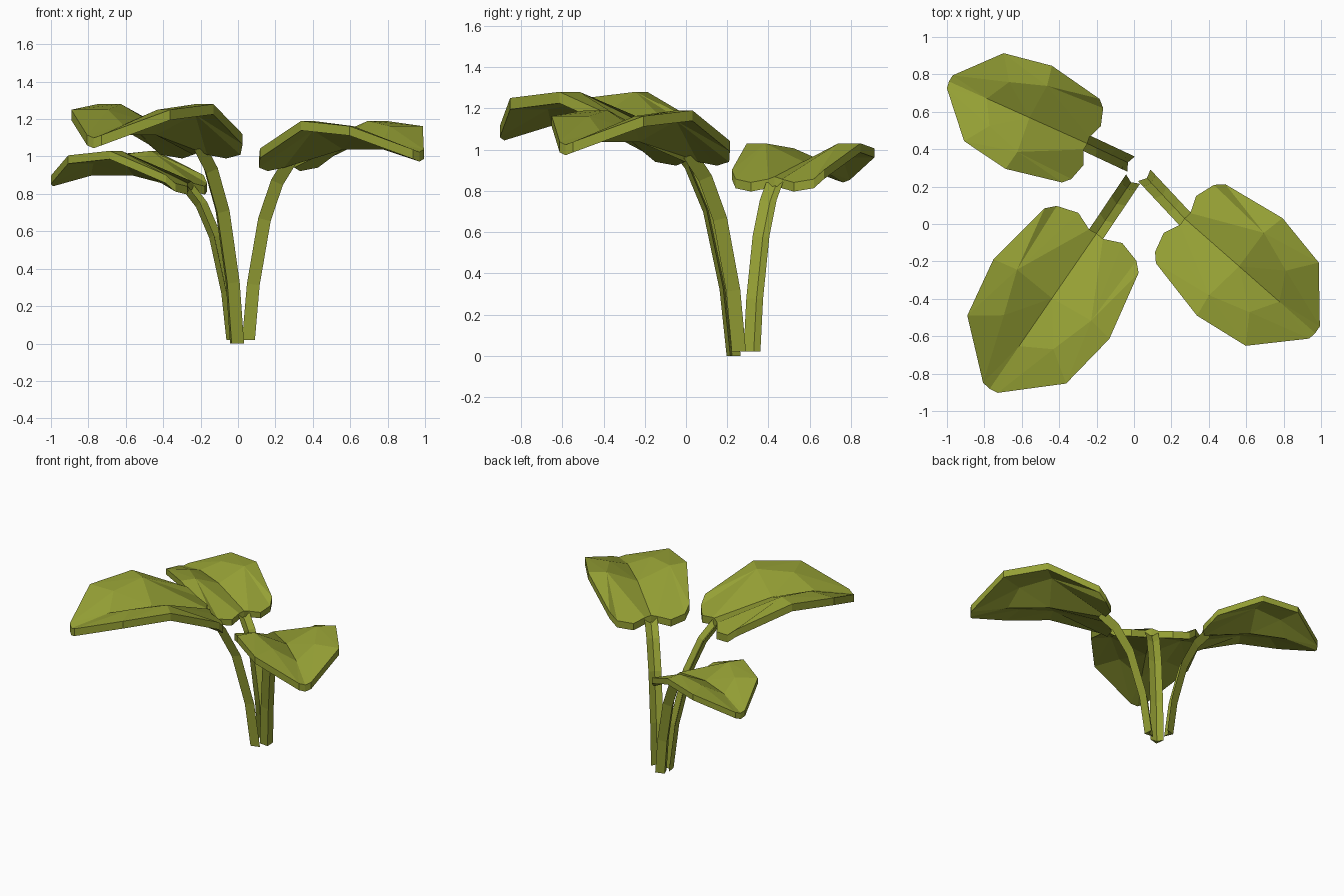
import bpy, bmesh
from mathutils import Vector

if "Cube" in bpy.data.objects:
    bpy.data.objects.remove(bpy.data.objects["Cube"])

mat = bpy.data.materials.new("leaf_green")
mat.diffuse_color = (0.30, 0.35, 0.035, 1)
mat.use_nodes = True
mat.node_tree.nodes["Principled BSDF"].inputs["Base Color"].default_value = mat.diffuse_color

# one leaf half, unit size: (along, across, height), height 0 = highest edge
RIB = [(0, 0, -.20), (.42, 0, -.11), (.73, 0, -.11), (1.006, 0, -.18)]
HALF = [(.005, .045, -.215), (-.035, .142, -.235), (0, .258, -.215), (.047, .304, -.16),  # base lobe
        (.425, .375, 0), (.752, .32, -.03), (1.0, .047, -.165),                           # outer edge
        (.40, .24, 0), (.64, .16, -.03)]                                                  # blade crest
# indices: 0-3 rib, 4-12 half
FACES = [(0, 4, 11, 1), (4, 5, 11), (5, 6, 11), (6, 7, 11), (7, 8, 11),
         (1, 11, 12), (1, 12, 2), (11, 8, 9), (11, 9, 12),
         (2, 12, 10), (2, 10, 3), (12, 9, 10)]


def finish(name, bm):
    bmesh.ops.recalc_face_normals(bm, faces=bm.faces)
    me = bpy.data.meshes.new(name)
    bm.to_mesh(me)
    bm.free()
    me.materials.append(mat)
    bpy.context.collection.objects.link(bpy.data.objects.new(name, me))


def leaf(name, base, tip, top):
    base, tip = Vector(base), Vector(tip)
    size = (tip - base).length
    d = (tip - base).normalized()
    n = Vector((-d.y, d.x))
    bm = bmesh.new()

    def vert(p, side):
        q = base + d * p[0] * size + n * p[1] * side * size
        return bm.verts.new((q.x, q.y, top + p[2] * size))

    rib = [vert(p, 1) for p in RIB]
    for side in (1, -1):
        vs = rib + [vert(p, side) for p in HALF]
        for f in FACES:
            bm.faces.new([vs[i] for i in (f if side > 0 else f[::-1])])
    # blade thickness
    upper = bm.faces[:]
    ext = bmesh.ops.extrude_face_region(bm, geom=upper, use_keep_orig=True)
    low = [v for v in ext["geom"] if isinstance(v, bmesh.types.BMVert)]
    bmesh.ops.translate(bm, verts=low, vec=(0, 0, -.055 * size))
    finish(name, bm)


def stem(name, foot, base, z0, z1):
    a, b = Vector(foot), Vector(base)
    d = (b - a).normalized()
    n = Vector((-d.y, d.x, 0))
    path = []
    for f, h in ((0, 0), (.12, .31), (.40, .67), (.72, .88), (1.05, 1)):
        q = a.lerp(b, f)
        path.append(Vector((q.x, q.y, z0 + (z1 - z0) * h)))
    bm = bmesh.new()
    rings = []
    for i, p in enumerate(path):
        t = (path[min(i + 1, 4)] - path[max(i - 1, 0)]).normalized()
        if i == 0:
            t = Vector((0, 0, 1))
        up = t.cross(n)
        if up.xy.dot(d) > 0:
            up = -up
        # grooved section with a keel on the outside
        sec = ((.045, 0), (0, -.02), (-.045, 0), (0, -.052))
        rings.append([bm.verts.new(p + n * u + up * v) for u, v in sec])
    for r, s in zip(rings, rings[1:]):
        for k in range(4):
            bm.faces.new((r[k], r[(k + 1) % 4], s[(k + 1) % 4], s[k]))
    bm.faces.new(rings[0])
    bm.faces.new(rings[-1])
    finish(name, bm)


# name, stem foot, leaf base, leaf tip, highest z, foot z
PLANT = [("front_left", (-.005, .24), (-.20, -.05), (-.768, -.876), 1.28, 0),
         ("back_left", (-.015, .32), (-.25, .43), (-.985, .76), 1.03, .02),
         ("right", (.055, .26), (.27, .03), (.965, -.58), 1.19, .02)]
for name, foot, base, tip, top, z0 in PLANT:
    size = (Vector(tip) - Vector(base)).length
    leaf("leaf_" + name, base, tip, top)
    stem("stem_" + name, foot, base, z0, top - .215 * size)
